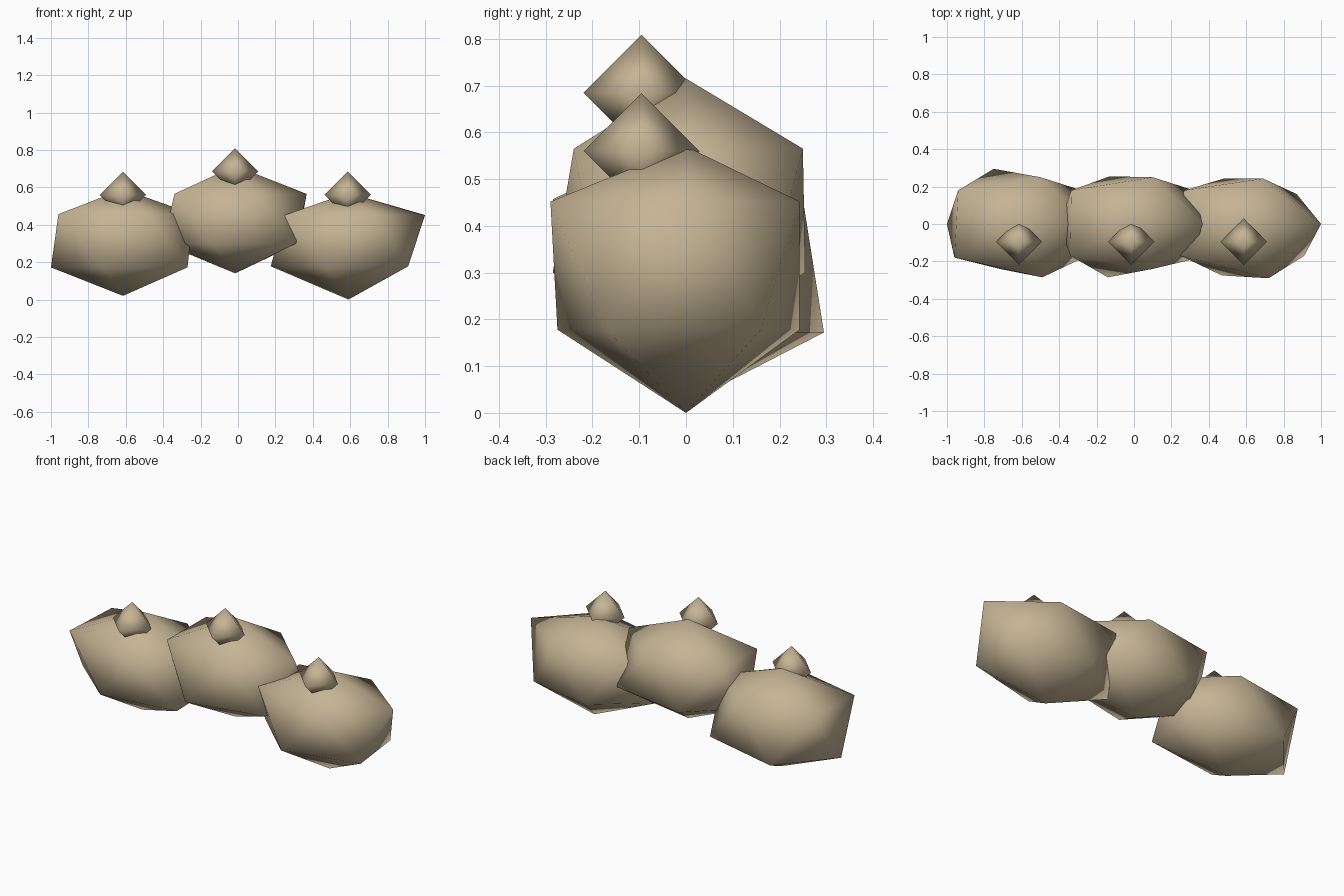
import bpy, bmesh

if "Cube" in bpy.data.objects:
    bpy.data.objects.remove(bpy.data.objects["Cube"])

tan = bpy.data.materials.new("sandy_tan")
tan.diffuse_color = (0.56, 0.46, 0.30, 1)
tan.use_nodes = True
tan.node_tree.nodes["Principled BSDF"].inputs["Base Color"].default_value = tan.diffuse_color


def solid(name, verts, faces):
    """Smooth-shaded low-poly solid."""
    mesh = bpy.data.meshes.new(name)
    mesh.from_pydata(verts, [], faces)
    bm = bmesh.new()
    bm.from_mesh(mesh)
    bmesh.ops.recalc_face_normals(bm, faces=bm.faces)
    for f in bm.faces:
        f.smooth = True
    bm.to_mesh(mesh)
    bm.free()
    mesh.materials.append(tan)
    obj = bpy.data.objects.new(name, mesh)
    bpy.context.collection.objects.link(obj)
    return obj


def boulder(name, x, top, bottom, upper_z, lower_z, upper, lower):
    """Uneven icosahedron: two poles and two staggered rings of five."""
    verts = [(x, 0, top)]
    verts += [(px, py, upper_z) for px, py in upper]
    verts += [(px, py, lower_z) for px, py in lower]
    verts.append((x, 0, bottom))
    faces = []
    for i in range(5):
        j = (i + 1) % 5
        faces += [(0, 1 + i, 1 + j), (1 + i, 6 + i, 1 + j),
                  (1 + j, 6 + i, 6 + j), (6 + i, 11, 6 + j)]
    return solid(name, verts, faces)


def knob(name, x, y, z, r):
    """Octahedral knob."""
    verts = [(x + r, y, z), (x, y + r, z), (x - r, y, z), (x, y - r, z),
             (x, y, z + r), (x, y, z - r)]
    faces = [(i, (i + 1) % 4, p) for i in range(4) for p in (4, 5)]
    return solid(name, verts, faces)


# Three overlapping boulders; rings run counter-clockwise from +x
boulder("left_boulder", -0.615, 0.59, 0.02, 0.457, 0.172,
        [(-0.24, 0), (-0.50, 0.25), (-0.94, 0.18), (-0.96, -0.18), (-0.49, -0.285)],
        [(-0.28, 0.18), (-0.75, 0.295), (-1.0, 0), (-0.72, -0.24), (-0.27, -0.18)])
boulder("middle_boulder", -0.015, 0.715, 0.14, 0.565, 0.30,
        [(0.367, 0), (0.10, 0.25), (-0.335, 0.18), (-0.34, -0.17), (0.10, -0.24)],
        [(0.32, 0.18), (-0.13, 0.255), (-0.40, 0), (-0.14, -0.285), (0.31, -0.19)])
boulder("right_boulder", 0.59, 0.57, 0.0, 0.452, 0.178,
        [(1.0, 0), (0.69, 0.243), (0.27, 0.18), (0.25, -0.17), (0.72, -0.29)],
        [(0.87, 0.16), (0.48, 0.243), (0.175, 0), (0.47, -0.275), (0.91, -0.17)])

# One knob on the front slope of each boulder
for side, x, z in (("left", -0.615, 0.56), ("middle", -0.015, 0.685), ("right", 0.587, 0.56)):
    knob(side + "_knob", x, -0.095, z, 0.124)
